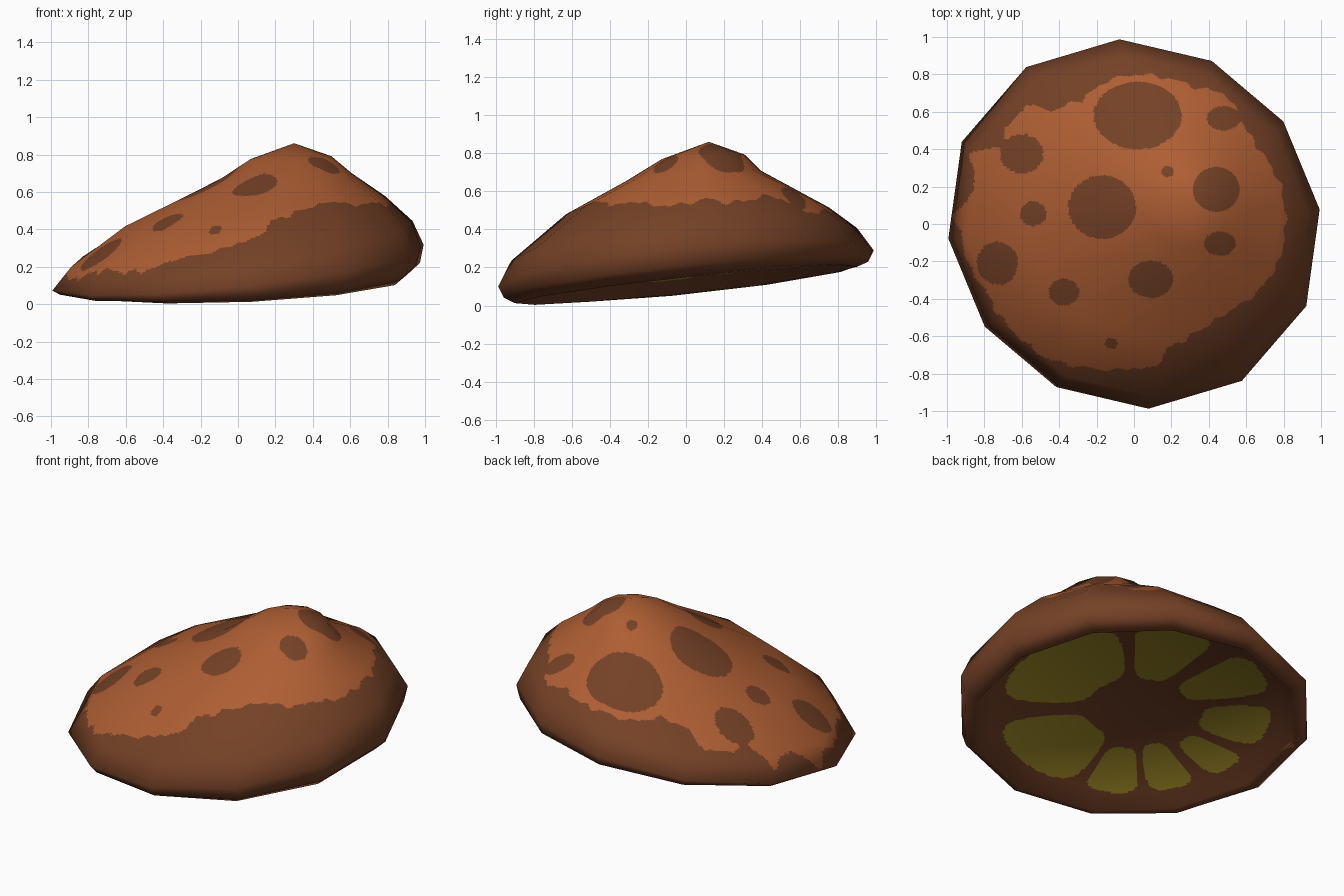
import bpy, math
from mathutils import Vector

if "Cube" in bpy.data.objects:
    bpy.data.objects.remove(bpy.data.objects["Cube"])

SIDES, SUB, STEP = 12, 30, 0.013


def srgb(r, g, b):
    return [((c / 255 + 0.055) / 1.055) ** 2.4 for c in (r, g, b)] + [1.0]


def material(name, rgb):
    m = bpy.data.materials.new(name)
    m.diffuse_color = srgb(*rgb)
    m.use_nodes = True
    m.node_tree.nodes["Principled BSDF"].inputs["Base Color"].default_value = m.diffuse_color
    return m


brown = material("dark brown", (116, 65, 38))
orange = material("rust orange", (174, 94, 51))
olive = material("olive green", (160, 138, 38))

# Tilted rings from the peak, round the lip, to the middle of the underside:
# centre x, centre y, radius, height at origin, slope in x, slope in y
RINGS = [
    (0.30, 0.12, 0.001, 0.86, 0.0, 0.0),
    (0.28, 0.09, 0.22, 0.765, 0.04, 0.06),
    (0.25, 0.04, 0.36, 0.665, 0.05, 0.08),
    (0.09, 0.06, 0.70, 0.485, 0.115, 0.035),
    (0.02, -0.01, 0.92, 0.32, 0.127, 0.105),
    (0.00, 0.00, 1.00, 0.195, 0.115, 0.105),
    (0.01, 0.00, 0.97, 0.135, 0.08, 0.105),
    (0.00, 0.00, 0.91, 0.108, 0.045, 0.11),
    (0.00, 0.00, 0.83, 0.188, 0.06, 0.11),
    (0.00, 0.00, 0.001, 0.20, 0.06, 0.11),
]


def corner(i, j):
    cx, cy, r, z, sx, sy = RINGS[i]
    a = math.radians(4.5 + 360 / SIDES * (j % SIDES))
    r *= 0.993 + 0.03 * math.cos(2 * a + math.radians(76))
    x, y = cx + r * math.cos(a), cy + r * math.sin(a)
    return Vector((x, y, z + sx * x + sy * y))


def corner_normal(i, j):
    if i == 0:
        return Vector((0, 0, 1))
    if i == len(RINGS) - 1:
        return Vector((0, 0, -1))
    along = (corner(i + 1, j) - corner(i, j)).normalized() + (corner(i, j) - corner(i - 1, j)).normalized()
    return along.cross(corner(i, j + 1) - corner(i, j - 1)).normalized()


def row(fn, i, t):
    """One fine ring, a fraction t of the way from coarse ring i to i + 1."""
    n = len(RINGS) - 1
    pts = [fn(i, j).lerp(fn(min(i + 1, n), j), t) for j in range(SIDES)]
    return [pts[j].lerp(pts[(j + 1) % SIDES], k / SUB) for j in range(SIDES) for k in range(SUB)]


def shell(name, first, last, mats, rule, close_top):
    verts, norms, rows = [], [], 0
    for i in range(first, last):
        n = max(3, int((corner(i + 1, 0) - corner(i, 0)).length / STEP),
                int((corner(i + 1, 6) - corner(i, 6)).length / STEP))
        for k in range(n + (i == last - 1)):
            verts += row(corner, i, k / n)
            norms += row(corner_normal, i, k / n)
            rows += 1
    w = SIDES * SUB
    faces = [(r * w + j, (r + 1) * w + j, (r + 1) * w + (j + 1) % w, r * w + (j + 1) % w)
             for r in range(rows - 1) for j in range(w)]
    faces.append(tuple(range(w)) if close_top else tuple(range(rows * w - 1, (rows - 1) * w - 1, -1)))
    me = bpy.data.meshes.new(name)
    me.from_pydata(verts, [], faces)
    for m in mats:
        me.materials.append(m)
    for p in me.polygons:
        p.use_smooth = True
        p.material_index = rule(p.center)
    me.normals_split_custom_set_from_vertices([v.normalized() for v in norms])
    ob = bpy.data.objects.new(name, me)
    bpy.context.collection.objects.link(ob)
    return ob


# Edge of the orange patch seen from above: angle in degrees, radius
EDGE = [(0, .81), (15, .81), (30, .78), (40, .78), (55, .85), (65, .8), (78, .8), (90, .8),
        (100, .78), (113, .72), (125, .74), (133, .86), (143, .85), (150, .82), (157, .96),
        (165, .87), (172, .9), (177, .97), (185, .92), (195, .91), (203, .87), (212, .87),
        (225, .86), (235, .86), (248, .82), (260, .79), (270, .77), (278, .78), (285, .69),
        (297, .67), (308, .67), (318, .69), (330, .75), (345, .8), (360, .81)]

# Brown spots: x, y, radius x, radius y
SPOTS = [(.02, .58, .235, .18), (-.17, .09, .18, .17), (-.6, .375, .115, .105),
         (-.54, .055, .072, .065), (-.73, -.21, .11, .115), (-.375, -.365, .082, .072),
         (.09, -.295, .12, .1), (-.12, -.64, .036, .03), (.46, -.105, .085, .065),
         (.44, .185, .125, .12), (.18, .28, .033, .03), (.48, .565, .09, .065)]


def cap_colour(c):
    a = math.degrees(math.atan2(c.y, c.x)) % 360
    for (a0, r0), (a1, r1) in zip(EDGE, EDGE[1:]):
        if a0 <= a <= a1:
            limit = r0 + (r1 - r0) * (a - a0) / (a1 - a0)
            break
    limit += 0.007 * math.sin(math.radians(a * 31)) + 0.005 * math.sin(math.radians(a * 53))
    if math.hypot(c.x, c.y) > limit or c.z < 0.1:
        return 0
    if any(((c.x - x) / rx) ** 2 + ((c.y - y) / ry) ** 2 < 1 for x, y, rx, ry in SPOTS):
        return 0
    return 1


# Olive wedges under the cap: start angle, end angle, inner radius
WEDGES = [(-32, 43, .27), (50, 88, .27), (100, 132, .3), (140, 170, .4),
          (177, 196, .42), (203, 224, .36), (228, 252, .38), (257, 313, .28)]


def under_colour(c):
    r = math.hypot(c.x, c.y)
    a = math.degrees(math.atan2(c.y, c.x))
    for a0, a1, inner in WEDGES:
        d = (a - (a0 + a1) / 2 + 180) % 360 - 180
        t = (r - inner) / (0.79 - inner)
        if (2 * t - 1) ** 4 + (2 * d / (a1 - a0)) ** 4 < 1:
            return 1
    return 0


# Cap with its rolled lip, then the recessed underside
shell("cap", 0, 7, (brown, orange), cap_colour, True)
shell("underside", 7, 9, (brown, olive), under_colour, False)
